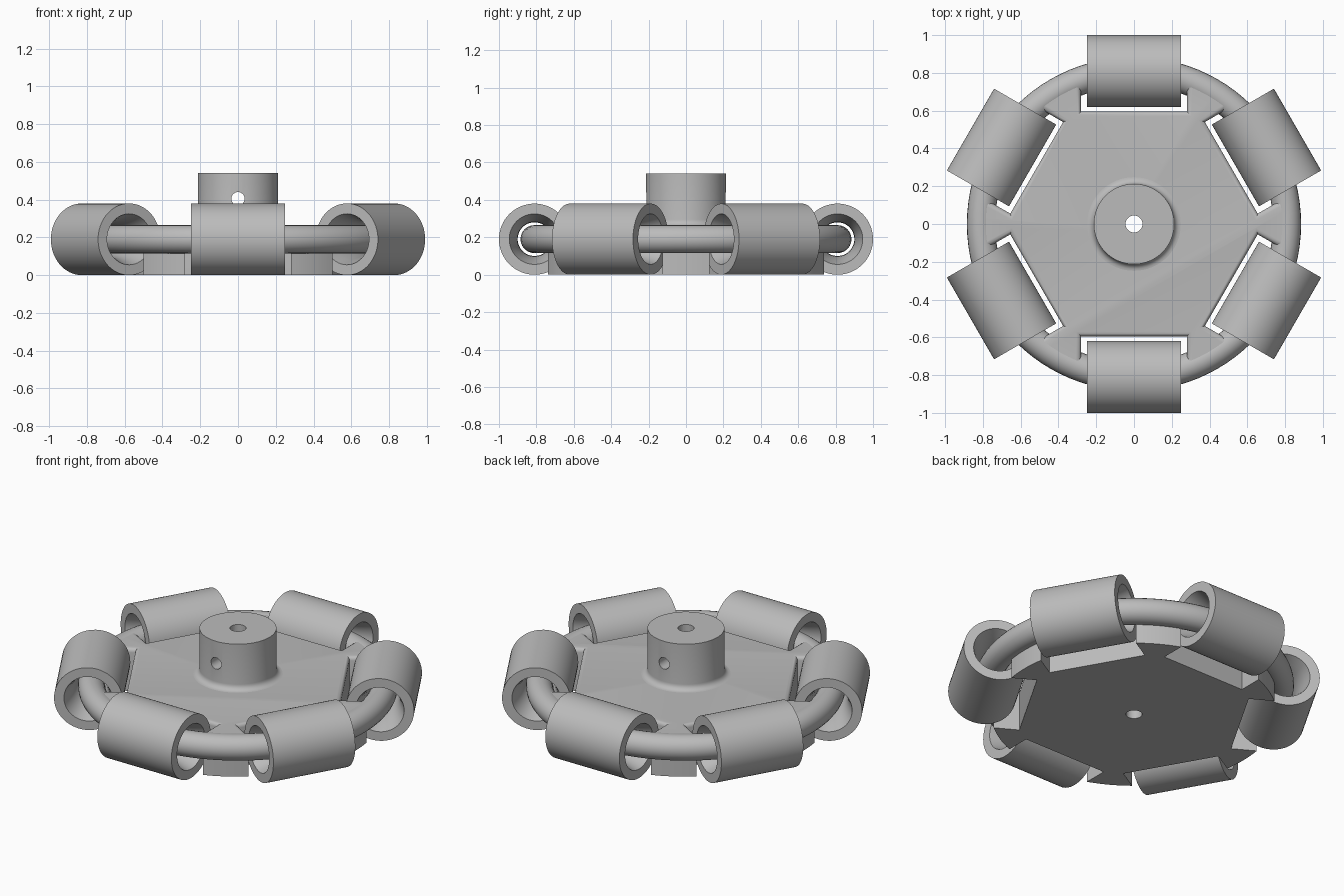
import bpy, bmesh, math
from mathutils import Matrix, Vector

if "Cube" in bpy.data.objects:
    bpy.data.objects.remove(bpy.data.objects["Cube"], do_unlink=True)

grey = bpy.data.materials.new("light grey")
grey.use_nodes = True
GREY = (0.5, 0.5, 0.5, 1)
grey.diffuse_color = GREY
grey.node_tree.nodes["Principled BSDF"].inputs["Base Color"].default_value = GREY

AXLE_R, AXLE_Z = 0.81, 0.19      # ring that carries the rollers
PLATE_TOP = 0.26


def make(name, bm):
    bmesh.ops.recalc_face_normals(bm, faces=bm.faces)
    mesh = bpy.data.meshes.new(name)
    bm.to_mesh(mesh)
    bm.free()
    mesh.materials.append(grey)
    obj = bpy.data.objects.new(name, mesh)
    bpy.context.collection.objects.link(obj)
    return obj


def activate(obj):
    bpy.ops.object.select_all(action='DESELECT')
    obj.select_set(True)
    bpy.context.view_layer.objects.active = obj


def smooth(obj, angle=30):
    activate(obj)
    bpy.ops.object.shade_smooth_by_angle(angle=math.radians(angle))


def lathe(name, profile, steps=64, closed=True):
    """Spin (radius, height) points about z."""
    bm = bmesh.new()
    verts = [bm.verts.new((r, 0, z)) for r, z in profile]
    pairs = list(zip(verts, verts[1:]))
    if closed:
        pairs.append((verts[-1], verts[0]))
    edges = [bm.edges.new(p) for p in pairs]
    bmesh.ops.spin(bm, geom=verts + edges, cent=(0, 0, 0), axis=(0, 0, 1),
                   angle=math.tau, steps=steps)
    bmesh.ops.remove_doubles(bm, verts=bm.verts, dist=1e-5)
    return make(name, bm)


def cylinder(name, radius, length, matrix):
    bm = bmesh.new()
    bmesh.ops.create_cone(bm, cap_ends=True, segments=32, radius1=radius,
                          radius2=radius, depth=length, matrix=matrix)
    obj = make(name, bm)
    obj.hide_render = True
    return obj


def cut(obj, cutter):
    mod = obj.modifiers.new("cut", 'BOOLEAN')
    mod.operation = 'DIFFERENCE'
    mod.solver = 'EXACT'
    mod.object = cutter
    activate(obj)
    bpy.ops.object.modifier_apply(modifier=mod.name)


# Base plate: disc with a pocket for each roller, leaving flared spokes
APOTHEM, HALF_POCKET, DISC_R = 0.595, 0.28, 0.79
spread = math.asin(HALF_POCKET / DISC_R)
outline = []
for i in range(6):
    a = math.radians(30 + 60 * i)
    turn = Matrix.Rotation(a, 3, 'Z')
    for side in (-1, 1):
        outline.append(turn @ Vector((APOTHEM, side * HALF_POCKET, 0)))
    start, end = a + spread, a + math.radians(60) - spread
    for k in range(9):
        t = start + (end - start) * k / 8
        outline.append(Vector((DISC_R * math.cos(t), DISC_R * math.sin(t), 0)))

bm = bmesh.new()
base = bm.faces.new([bm.verts.new(p) for p in outline])
top = bmesh.ops.extrude_face_region(bm, geom=[base], use_keep_orig=True)["geom"]
bmesh.ops.translate(bm, vec=(0, 0, PLATE_TOP),
                    verts=[g for g in top if isinstance(g, bmesh.types.BMVert)])
bmesh.ops.recalc_face_normals(bm, faces=bm.faces)
rim = [e for e in bm.edges if all(v.co.z > PLATE_TOP - 0.01 for v in e.verts)
       and any(v.co.length < 0.75 for v in e.verts)]
bmesh.ops.bevel(bm, geom=rim, offset=0.025, segments=4, profile=0.5,
                affect='EDGES', clamp_overlap=True)
plate = make("base_plate", bm)

# Central boss with a fillet where it meets the plate
HUB_R, FILLET = 0.213, 0.035
profile = [(0, 0.15), (HUB_R + FILLET, 0.15)]
for k in range(7):
    t = math.pi / 2 * k / 6
    profile.append((HUB_R + FILLET * (1 - math.sin(t)),
                    PLATE_TOP + FILLET * (1 - math.cos(t))))
profile += [(HUB_R, 0.54), (0, 0.54)]
hub = lathe("hub_boss", profile, closed=False)

# Shaft bore and cross hole for the set screw
bore = cylinder("bore_cutter", 0.045, 2, Matrix.Identity(4))
screw = cylinder("screw_cutter", 0.035, 1,
                 Matrix.Translation((0, 0, 0.405)) @ Matrix.Rotation(math.pi / 2, 4, 'X'))
cut(plate, bore)
cut(hub, bore)
cut(hub, screw)
for helper in (bore, screw):
    bpy.data.objects.remove(helper, do_unlink=True)
smooth(plate)
smooth(hub)

# Round axle ring
section = [(AXLE_R + 0.075 * math.cos(math.tau * k / 24),
            AXLE_Z + 0.075 * math.sin(math.tau * k / 24)) for k in range(24)]
smooth(lathe("axle_ring", section, steps=96))

# Rollers: straight outside, bore narrowing to the middle to clear the ring
HALF_LEN = 0.25
profile = [(0.19, -HALF_LEN), (0.19, HALF_LEN)]
for k in range(9):
    s = 1 - k / 4
    profile.append((0.09 + 0.045 * s * s, s * HALF_LEN))
roller = lathe("roller_1", profile)
smooth(roller)
for i in range(6):
    obj = roller if i == 0 else bpy.data.objects.new(f"roller_{i + 1}", roller.data)
    if i:
        bpy.context.collection.objects.link(obj)
    obj.matrix_world = (Matrix.Rotation(math.radians(30 + 60 * i), 4, 'Z')
                        @ Matrix.Translation((AXLE_R, 0, AXLE_Z))
                        @ Matrix.Rotation(math.pi / 2, 4, 'X'))
